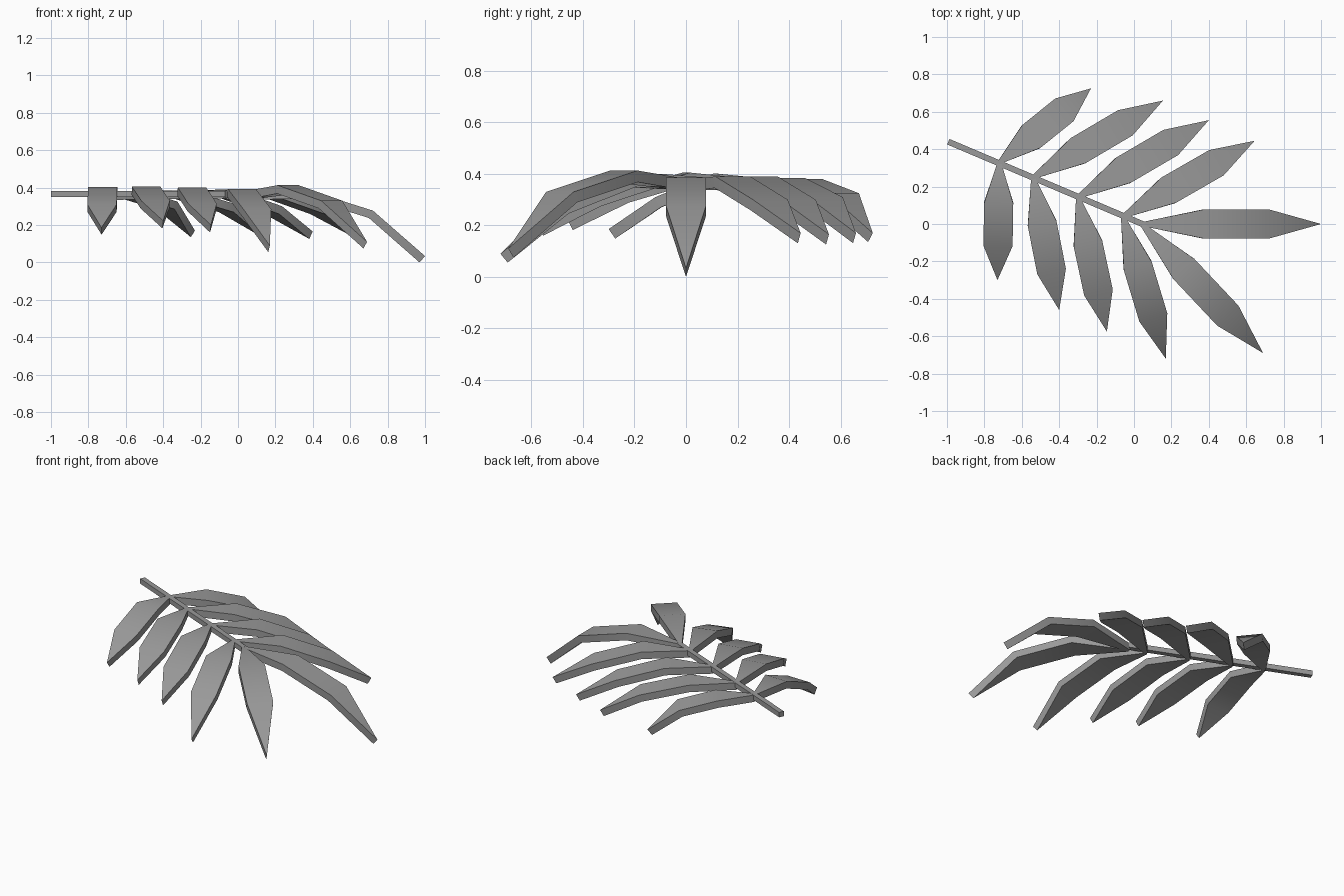
import bpy
import bmesh
from mathutils import Vector

cube = bpy.data.objects.get("Cube")
if cube:
    bpy.data.objects.remove(cube, do_unlink=True)

grey = bpy.data.materials.new("leaf grey")
grey.use_nodes = True
GREY = (0.32, 0.32, 0.32, 1)
grey.diffuse_color = GREY
grey.node_tree.nodes["Principled BSDF"].inputs["Base Color"].default_value = GREY

THICK = 0.045
UP = Vector((0, 0, 1))


def finish(bm, name):
    bmesh.ops.recalc_face_normals(bm, faces=bm.faces)
    mesh = bpy.data.meshes.new(name)
    bm.to_mesh(mesh)
    bm.free()
    mesh.materials.append(grey)
    ob = bpy.data.objects.new(name, mesh)
    bpy.context.collection.objects.link(ob)
    bpy.ops.object.select_all(action='DESELECT')
    ob.select_set(True)
    bpy.context.view_layer.objects.active = ob
    bpy.ops.object.shade_smooth_by_angle(angle=0.52)


def leaflet(name, base, tip, heights):
    """Straight, drooping blade: narrow root, two wide stations, pointed tip."""
    a, b = Vector((*base, 0)), Vector((*tip, 0))
    side = UP.cross(b - a).normalized()
    spine = [a.lerp(b, t) + UP * z for t, z in zip((0, 0.35, 0.71, 1), heights)]
    bm = bmesh.new()
    rings = []
    for i, (p, half) in enumerate(zip(spine, (0.01, 0.078, 0.078, 0))):
        # thickness runs square to the local slope
        before = (p - spine[i - 1]).normalized() if i else Vector()
        after = (spine[i + 1] - p).normalized() if i < 3 else Vector()
        normal = (before + after).cross(side).normalized()
        low = p - normal * THICK
        if half:
            pts = (p + side * half, p - side * half, low - side * half, low + side * half)
            rings.append([bm.verts.new(q) for q in pts])
        else:
            top, bottom = bm.verts.new(p), bm.verts.new(low)
            rings.append([top, top, bottom, bottom])
    bm.faces.new(rings[0])
    for r, s in zip(rings, rings[1:]):
        for k in range(4):
            loop = [r[k], r[(k + 1) % 4], s[(k + 1) % 4], s[k]]
            bm.faces.new(list(dict.fromkeys(loop)))
    finish(bm, name)


# Stem: square bar sloping across the plan
start, end = Vector((-0.993, 0.44, 0.365)), Vector((0.045, 0, 0.365))
across = UP.cross(end - start).normalized() * 0.016
bm = bmesh.new()
ends = [[bm.verts.new(p + across * s + UP * h * 0.016)
         for s, h in ((1, 1), (-1, 1), (-1, -1), (1, -1))] for p in (start, end)]
for ring in ends:
    bm.faces.new(ring)
for k in range(4):
    n = (k + 1) % 4
    bm.faces.new((ends[0][k], ends[0][n], ends[1][n], ends[1][k]))
finish(bm, "stem")

# Leaflets: root, tip, and top heights from root to tip
ROOTS = ((-0.72, 0.33), (-0.54, 0.25), (-0.30, 0.145), (-0.06, 0.04), (0.04, 0))
BACK = (((-0.23, 0.725), 0.38, 0.325, 0.17), ((0.155, 0.66), 0.385, 0.31, 0.17),
        ((0.40, 0.555), 0.39, 0.30, 0.165), ((0.645, 0.445), 0.39, 0.30, 0.17))
FRONT = (((-0.73, -0.30), 0.402, 0.31, 0.186), ((-0.40, -0.46), 0.405, 0.33, 0.222),
         ((-0.145, -0.575), 0.40, 0.315, 0.20), ((0.17, -0.72), 0.393, 0.285, 0.09),
         ((0.69, -0.69), 0.413, 0.33, 0.11))
for label, row in (("back", BACK), ("front", FRONT)):
    for i, (root, (tip, *tops)) in enumerate(zip(ROOTS, row)):
        leaflet(f"{label}_leaflet_{i + 1}", root, tip, (0.38, *tops))
leaflet("end_leaflet", ROOTS[-1], (1.0, 0), (0.38, 0.386, 0.277, 0.034))
